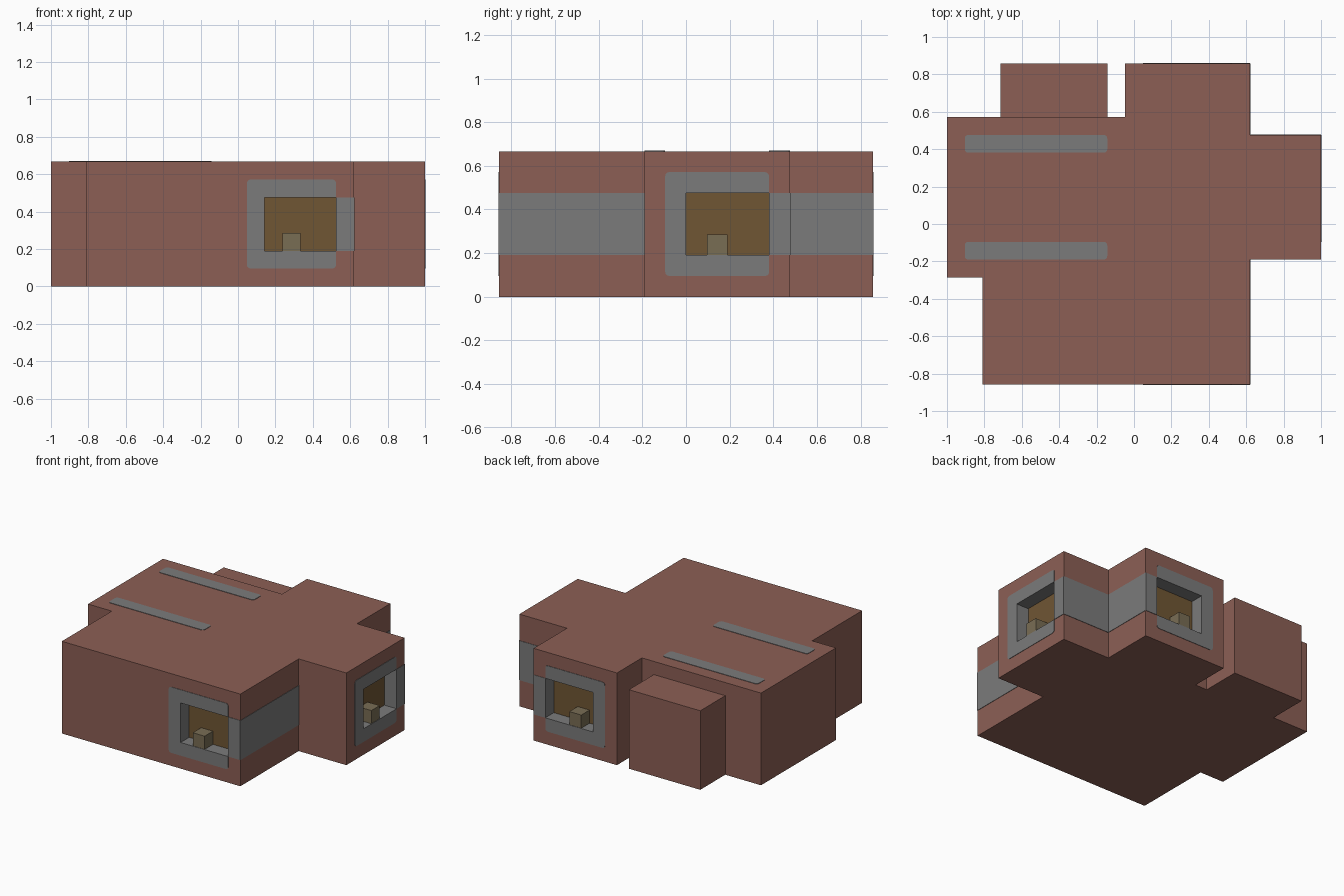
import bpy, bmesh
from mathutils import Vector

if "Cube" in bpy.data.objects:
    bpy.data.objects.remove(bpy.data.objects["Cube"])

U = 2 / 21      # one building module
LIFT = 0.003    # how far painted plates stand proud of the wall


def world(p):
    return Vector(((p[0] - 10.5) * U, (p[1] - 9) * U, p[2] * U))


def material(name, rgb):
    m = bpy.data.materials.new(name)
    m.use_nodes = True
    linear = [((c / 255 + 0.055) / 1.055) ** 2.4 for c in rgb] + [1]
    m.diffuse_color = linear
    m.node_tree.nodes["Principled BSDF"].inputs["Base Color"].default_value = linear
    return m


brick = material("brick_red", (140, 95, 85))
grey = material("trim_grey", (123, 123, 123))
brown = material("recess_brown", (112, 86, 52))
khaki = material("sill_khaki", (121, 109, 84))


def finish(bm, name, *mats):
    bmesh.ops.recalc_face_normals(bm, faces=bm.faces)
    mesh = bpy.data.meshes.new(name)
    bm.to_mesh(mesh)
    bm.free()
    for m in mats:
        mesh.materials.append(m)
    ob = bpy.data.objects.new(name, mesh)
    bpy.context.collection.objects.link(ob)
    return ob


def add_box(bm, lo, hi):
    a, b = world(lo), world(hi)
    verts = bmesh.ops.create_cube(bm, size=1)["verts"]
    for v in verts:
        v.co = Vector([(a[i] + b[i]) / 2 + v.co[i] * (b[i] - a[i]) for i in range(3)])


def box(name, lo, hi, mat):
    bm = bmesh.new()
    add_box(bm, lo, hi)
    return finish(bm, name, mat)


def on_wall(axis, pos, u, v):
    """Module coordinates of a point (u, v) on a wall across the given axis."""
    p = [u, v]
    p.insert(axis, pos)
    return p


def plate(name, axis, pos, side, outline, rounded=()):
    """Thin grey plate on a wall, with chosen corners softened."""
    bm = bmesh.new()
    normal = Vector([side * (i == axis) for i in range(3)])
    verts = [bm.verts.new(world(on_wall(axis, pos, u, v)) + normal * LIFT)
             for u, v in outline]
    face = bm.faces.new(verts)
    if rounded:
        bmesh.ops.bevel(bm, geom=[verts[i] for i in rounded], offset=0.2 * U,
                        segments=3, profile=0.5, affect='VERTICES')
    face = bm.faces[:][0]
    ext = bmesh.ops.extrude_face_region(bm, geom=[face], use_keep_orig=True)
    for g in ext["geom"]:
        if isinstance(g, bmesh.types.BMVert):
            g.co -= normal * LIFT * 1.6
    return finish(bm, name, grey)


def rect(u0, u1, v0, v1):
    return [(u0, v0), (u1, v0), (u1, v1), (u0, v1)]


# Windows: name, axis, wall position, outward side, start of the frame
windows = [("front", 1, 0, -1, 11), ("right", 0, 21, 1, 8), ("back", 1, 18, 1, 11)]

# Main body: extruded floor plan
plan = [(2, 0), (17, 0), (17, 7), (21, 7), (21, 14), (17, 14),
        (17, 18), (10, 18), (10, 15), (0, 15), (0, 6), (2, 6)]
bm = bmesh.new()
floor = bm.faces.new([bm.verts.new(world((x, y, 0))) for x, y in plan])
ext = bmesh.ops.extrude_face_region(bm, geom=[floor], use_keep_orig=True)
for g in ext["geom"]:
    if isinstance(g, bmesh.types.BMVert):
        g.co.z = 7 * U
body = finish(bm, "main_body", brick, grey, brown)

# Cut the window recesses, one module deep
bm = bmesh.new()
for name, axis, pos, side, s in windows:
    ends = sorted((pos - side, pos + side))
    add_box(bm, on_wall(axis, ends[0], s + 1, 2), on_wall(axis, ends[1], s + 5, 5))
cutter = finish(bm, "recess_cutter", brick)
cutter.hide_render = True
mod = body.modifiers.new("recesses", 'BOOLEAN')
mod.operation, mod.solver, mod.object = 'DIFFERENCE', 'EXACT', cutter
graph = bpy.context.evaluated_depsgraph_get()
cut = bpy.data.meshes.new_from_object(body.evaluated_get(graph))
body.modifiers.clear()
body.data = cut
bpy.data.objects.remove(cutter)
cut.materials.clear()
for m in (brick, grey, brown):
    cut.materials.append(m)

# Recess colours: brown rear wall, grey reveals
for f in cut.polygons:
    f.material_index = 0
    for name, axis, pos, side, s in windows:
        lo = world(on_wall(axis, min(pos, pos - side), s + 1, 2))
        hi = world(on_wall(axis, max(pos, pos - side), s + 5, 5))
        pts = [cut.vertices[i].co for i in f.vertices]
        if all(lo[i] - 1e-3 < p[i] < hi[i] + 1e-3 for p in pts for i in range(3)):
            f.material_index = 2 if abs(f.normal[axis]) > 0.9 else 1

# Window surrounds and the small block standing in each recess
for name, axis, pos, side, s in windows:
    surround = [(s, 1), (s + 5, 1), (s + 5, 2), (s + 1, 2),
                (s + 1, 5), (s + 5, 5), (s + 5, 6), (s, 6)]
    plate(name + "_window_frame", axis, pos, side, surround, (0, 1, 6, 7))
    plate(name + "_corner_band", axis, pos, side, rect(s + 5, s + 6, 2, 5))
    ends = sorted((pos, pos - side))
    box(name + "_window_block", on_wall(axis, ends[0], s + 2, 2),
        on_wall(axis, ends[1], s + 3, 3), khaki)

# Grey bands along the side walls
plate("front_side_band", 0, 17, 1, rect(0, 7, 2, 5))
plate("back_side_band", 0, 17, 1, rect(14, 18, 2, 5))
plate("wing_back_band", 1, 14, 1, rect(17, 21, 2, 5))

# Roof stripes
for name, y in (("front", 7), ("back", 13)):
    plate(name + "_roof_stripe", 2, 7, 1, rect(1, 9, y, y + 1), (0, 1, 2, 3))

# Lower annex at the back
box("back_annex", (3, 15, 0), (9, 18, 6), brick)
